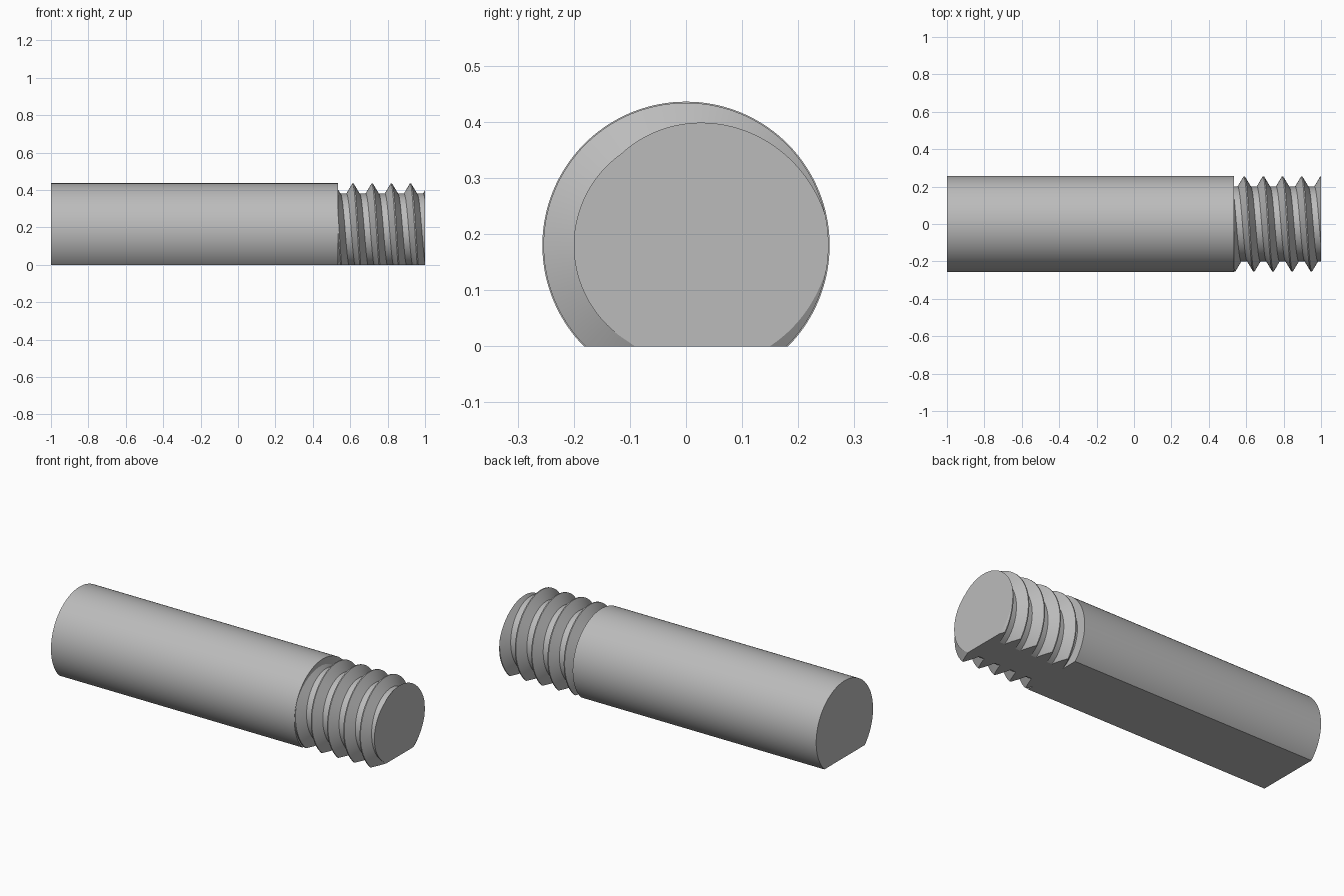
import bpy, bmesh, math
from mathutils import Vector

if "Cube" in bpy.data.objects:
    bpy.data.objects.remove(bpy.data.objects["Cube"], do_unlink=True)

# Dimensions
AXIS_Z = 0.18
BODY_R, CREST_R, ROOT_R = 0.256, 0.254, 0.2
START, SHOULDER, END = -1.0, 0.535, 1.0
PITCH, FIRST_CREST = 0.1025, 0.615
HALF_CREST, FLANK = 0.003, 0.032
SEGMENTS = 144

# Plain metal
steel = bpy.data.materials.new("steel grey")
steel.use_nodes = True
GREY = (0.5, 0.5, 0.5, 1)
steel.diffuse_color = GREY
steel.node_tree.nodes["Principled BSDF"].inputs["Base Color"].default_value = GREY


def thread_radius(x, turn):
    """Trapezoid thread profile, advancing one pitch per turn."""
    phase = (x - FIRST_CREST) / PITCH - turn
    distance = abs(phase - round(phase)) * PITCH
    drop = min(max((distance - HALF_CREST) / FLANK, 0), 1)
    return CREST_R + (ROOT_R - CREST_R) * drop


def column(turn):
    """Lengthwise outline of the rod at one angle, as (x, radius) points."""
    points = [(START, BODY_R), (SHOULDER, BODY_R)]
    stops = [SHOULDER]
    for k in range(-3, 6):
        crest = FIRST_CREST + PITCH * (k + turn)
        for offset in (-HALF_CREST - FLANK, -HALF_CREST, HALF_CREST, HALF_CREST + FLANK):
            stops.append(min(max(crest + offset, SHOULDER), END))
    stops.append(END)
    return points + [(x, thread_radius(x, turn)) for x in stops]


# Sweep the outline around the axis
bm = bmesh.new()
columns = []
for i in range(SEGMENTS + 1):
    turn = i / SEGMENTS
    angle = math.tau * turn
    columns.append([bm.verts.new((x, -r * math.sin(angle), AXIS_Z + r * math.cos(angle)))
                    for x, r in column(turn)])
for a, b in zip(columns, columns[1:]):
    for j in range(len(a) - 1):
        bm.faces.new((a[j], a[j + 1], b[j + 1], b[j]))
bmesh.ops.remove_doubles(bm, verts=bm.verts[:], dist=0.00002)


def close_openings():
    bmesh.ops.holes_fill(bm, edges=[e for e in bm.edges if e.is_boundary], sides=0)


# End caps, then the flat along the underside
close_openings()
bmesh.ops.bisect_plane(bm, geom=bm.verts[:] + bm.edges[:] + bm.faces[:], dist=0.00001,
                       plane_co=Vector((0, 0, 0)), plane_no=Vector((0, 0, 1)), clear_inner=True)
close_openings()
bmesh.ops.recalc_face_normals(bm, faces=bm.faces[:])

mesh = bpy.data.meshes.new("threaded_rod")
bm.to_mesh(mesh)
bm.free()
mesh.materials.append(steel)
rod = bpy.data.objects.new("threaded_rod", mesh)
bpy.context.collection.objects.link(rod)

bpy.ops.object.select_all(action='DESELECT')
rod.select_set(True)
bpy.context.view_layer.objects.active = rod
bpy.ops.object.shade_smooth_by_angle(angle=math.radians(25))
